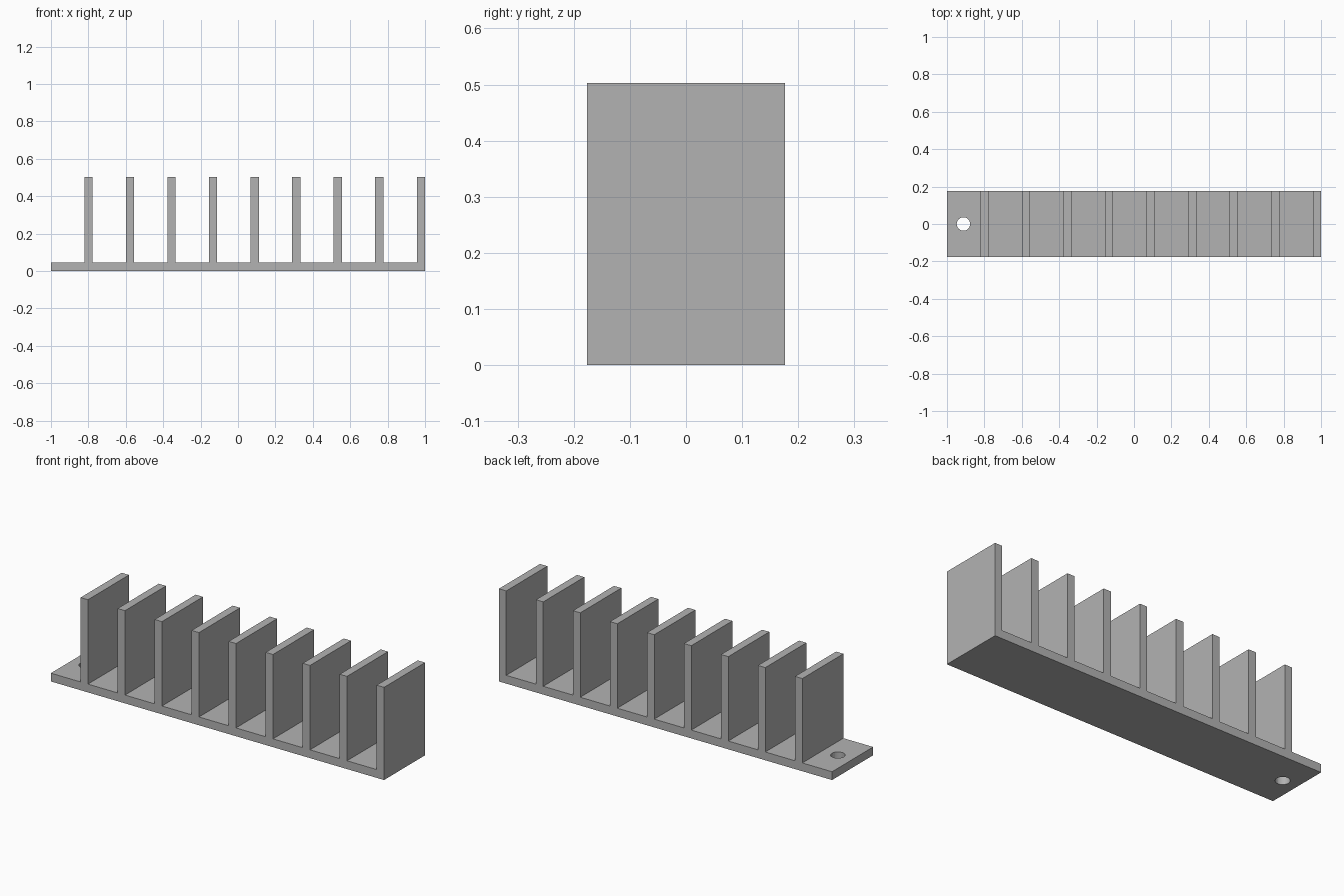
import bpy
import bmesh

cube = bpy.data.objects.get("Cube")
if cube:
    bpy.data.objects.remove(cube, do_unlink=True)

LENGTH, DEPTH, HEIGHT = 2.0, 0.352, 0.503
BASE, FIN, PITCH, FINS = 0.045, 0.044, 0.2222, 9

grey = bpy.data.materials.new("plain_grey")
grey.use_nodes = True
colour = (0.45, 0.45, 0.45, 1)
grey.diffuse_color = colour
grey.node_tree.nodes["Principled BSDF"].inputs["Base Color"].default_value = colour

# Comb profile: base strip with evenly spaced upright fins, the last flush with the end
half = LENGTH / 2
profile = [(half, 0), (-half, 0), (-half, BASE)]
for i in range(FINS):
    right = half - (FINS - 1 - i) * PITCH
    left = right - FIN
    profile += [(left, BASE), (left, HEIGHT), (right, HEIGHT)]
    if i < FINS - 1:
        profile.append((right, BASE))

# Extrude the profile through the depth
bm = bmesh.new()
face = bm.faces.new([bm.verts.new((x, -DEPTH / 2, z)) for x, z in profile])
extruded = bmesh.ops.extrude_face_region(bm, geom=[face])
verts = [v for v in extruded["geom"] if isinstance(v, bmesh.types.BMVert)]
bmesh.ops.translate(bm, verts=verts, vec=(0, DEPTH, 0))
bmesh.ops.recalc_face_normals(bm, faces=bm.faces)
mesh = bpy.data.meshes.new("finned_rack")
bm.to_mesh(mesh)
bm.free()
mesh.materials.append(grey)
rack = bpy.data.objects.new("finned_rack", mesh)
bpy.context.collection.objects.link(rack)

# Round mounting hole in the open tab
bpy.ops.mesh.primitive_cylinder_add(vertices=24, radius=0.036, depth=0.3,
                                    location=(-0.912, 0, 0))
cutter = bpy.context.object
cutter.name = "hole_cutter"
cutter.data.materials.append(grey)
bpy.context.view_layer.objects.active = rack
cut = rack.modifiers.new("mounting_hole", "BOOLEAN")
cut.operation = "DIFFERENCE"
cut.solver = "EXACT"
cut.object = cutter
bpy.ops.object.modifier_apply(modifier=cut.name)
bpy.data.objects.remove(cutter, do_unlink=True)
